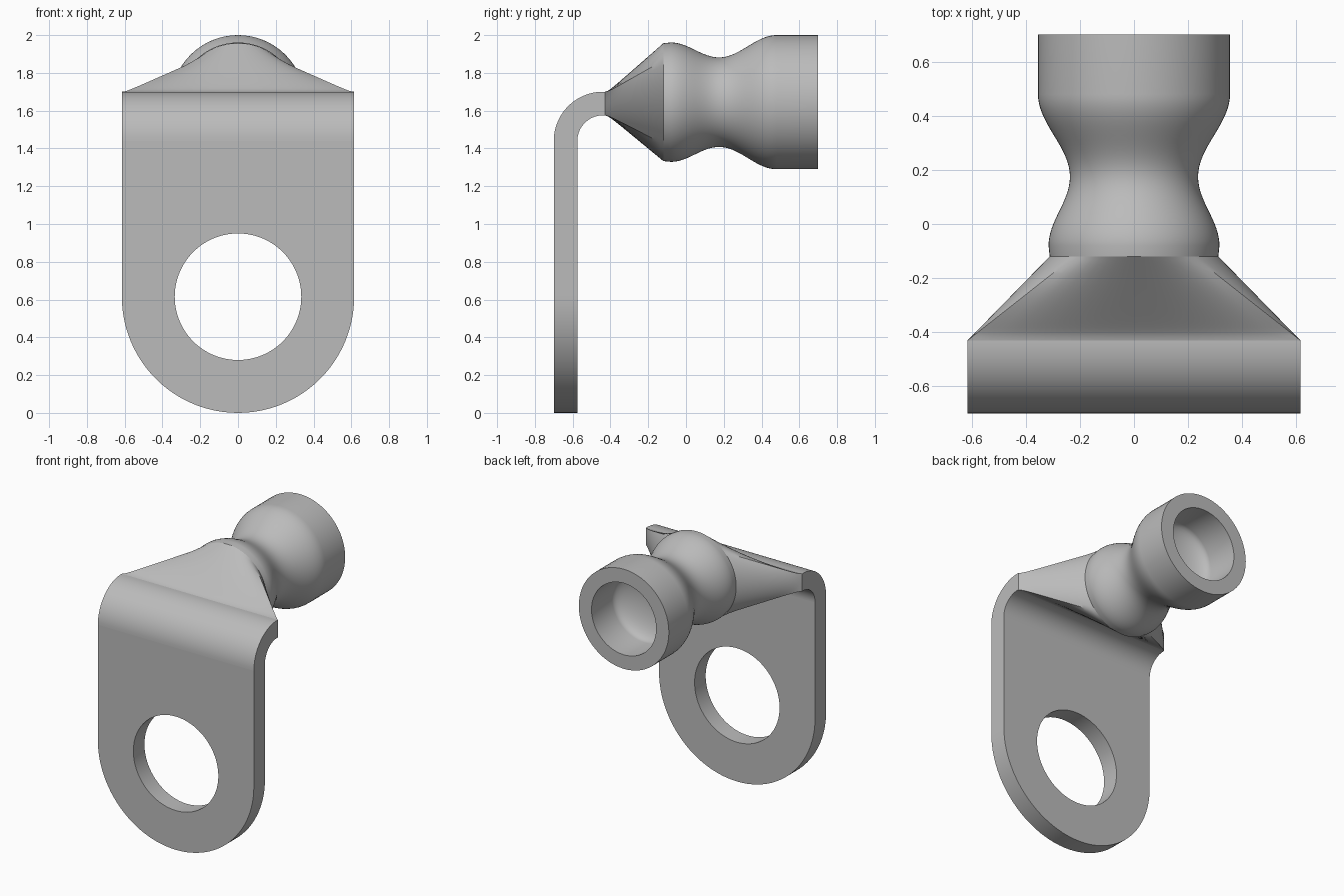
import bpy, bmesh, math
from math import sin, cos, pi

cube = bpy.data.objects.get("Cube")
if cube:
    bpy.data.objects.remove(cube)

grey = bpy.data.materials.new("plain grey")
grey.use_nodes = True
grey.diffuse_color = (0.5, 0.5, 0.5, 1)
grey.node_tree.nodes["Principled BSDF"].inputs["Base Color"].default_value = (0.5, 0.5, 0.5, 1)


def skin(name, rings, caps=False, cyclic=False):
    """Join equal rings of points with quads, smooth shaded with sharp creases."""
    bm = bmesh.new()
    vr = [[bm.verts.new(p) for p in ring] for ring in rings]
    pairs = list(zip(vr, vr[1:]))
    if cyclic:
        pairs.append((vr[-1], vr[0]))
    n = len(vr[0])
    for a, b in pairs:
        for i in range(n):
            j = (i + 1) % n
            bm.faces.new((a[i], a[j], b[j], b[i]))
    if caps:
        bm.faces.new(vr[0][::-1])
        bm.faces.new(vr[-1])
    bmesh.ops.recalc_face_normals(bm, faces=bm.faces)
    mesh = bpy.data.meshes.new(name)
    bm.to_mesh(mesh)
    bm.free()
    mesh.materials.append(grey)
    obj = bpy.data.objects.new(name, mesh)
    bpy.context.collection.objects.link(obj)
    bpy.ops.object.select_all(action='DESELECT')
    obj.select_set(True)
    bpy.context.view_layer.objects.active = obj
    bpy.ops.object.shade_smooth_by_angle(angle=math.radians(30))
    return obj


def span(a, b, n):
    return [a + (b - a) * i / n for i in range(n)]


W = 0.615            # half width of the plate, also its bottom radius
HOLE = 0.335
FRONT, BACK = -0.70, -0.575
BEND_Y, BEND_Z = -0.44, 1.44
R_OUT, R_IN = BEND_Y - FRONT, BEND_Y - BACK
END_Y = -0.43        # where the plate ends and the transition starts
AXIS_Z = 1.645
BALL_Y, BALL_R = -0.12, 0.312

# Flat plate: rounded bottom, square top, round hole
rise = BEND_Z - W
corner = math.atan2(rise, W)
angles = (span(0, corner, 16) + span(corner, pi - corner, 20)
          + span(pi - corner, pi, 16) + span(pi, 2 * pi, 48))


def outline(a):
    if a >= pi:
        k = W
    else:
        k = min(W / max(abs(cos(a)), 1e-6), rise / max(sin(a), 1e-6))
    return k * cos(a), W + k * sin(a)


def hole(a):
    return HOLE * cos(a), W + HOLE * sin(a)


skin("mounting_plate",
     [[(f(a)[0], y, f(a)[1]) for a in angles]
      for f, y in ((hole, FRONT), (outline, FRONT), (outline, BACK), (hole, BACK))],
     cyclic=True)

# Quarter bend along the top of the plate
bend = []
for i in range(25):
    a = pi - pi / 2 * i / 24
    bend.append([(x, BEND_Y + r * cos(a), BEND_Z + r * sin(a))
                 for x, r in ((-W, R_OUT), (W, R_OUT), (W, R_IN), (-W, R_IN))])
bend.append([(x, END_Y, z) for x, y, z in bend[-1]])
skin("plate_bend", bend, caps=True)

# Transition from the flat plate end to the round body
mid_z = BEND_Z + (R_OUT + R_IN) / 2
half_t = (R_OUT - R_IN) / 2
SIDE = 16            # segments for each quarter, with corners on the diagonals


def transition_ring(t):
    e = 0.06         # short easing so the top leaves the bend smoothly
    s = (math.hypot(t, e) - e) / (math.hypot(1, e) - e)
    ring = []
    for q in range(4):
        for i in range(SIDE):
            u = -1 + 2 * i / SIDE
            a = q * pi / 2 + u * pi / 4
            x, z = ((1, u), (-u, 1), (-1, -u), (u, -1))[q]
            rx, rz = x * W, mid_z + z * half_t
            cx, cz = BALL_R * cos(a), AXIS_Z + BALL_R * sin(a)
            ring.append((rx + (cx - rx) * t, END_Y + (BALL_Y - END_Y) * t,
                         rz + (cz - rz) * s))
    return ring


skin("transition", [transition_ring(i / 20) for i in range(21)])


# Turned body: ball, waist and socket with a dished bore
def ease(a, b, n):
    (y0, r0), (y1, r1) = a, b
    return [(y0 + (y1 - y0) * i / n, r0 + (r1 - r0) * (1 - cos(pi * i / n)) / 2)
            for i in range(n)]


profile = [(BALL_Y, BALL_R)]
profile += ease((-0.08, 0.316), (0.175, 0.237), 16)
profile += ease((0.175, 0.237), (0.48, 0.355), 18)
profile += [(0.48, 0.355), (0.70, 0.355), (0.70, 0.255), (0.47, 0.255)]
profile += [(0.37 + 0.10 * (1 - cos(a) ** 1) ** 1, 0.255 * sin(a))
            for a in (pi / 2 * i / 10 for i in range(9, 0, -1))]
skin("socket_body",
     [[(r * cos(2 * pi * i / 64), y, AXIS_Z + r * sin(2 * pi * i / 64)) for i in range(64)]
      for y, r in profile], caps=True)
